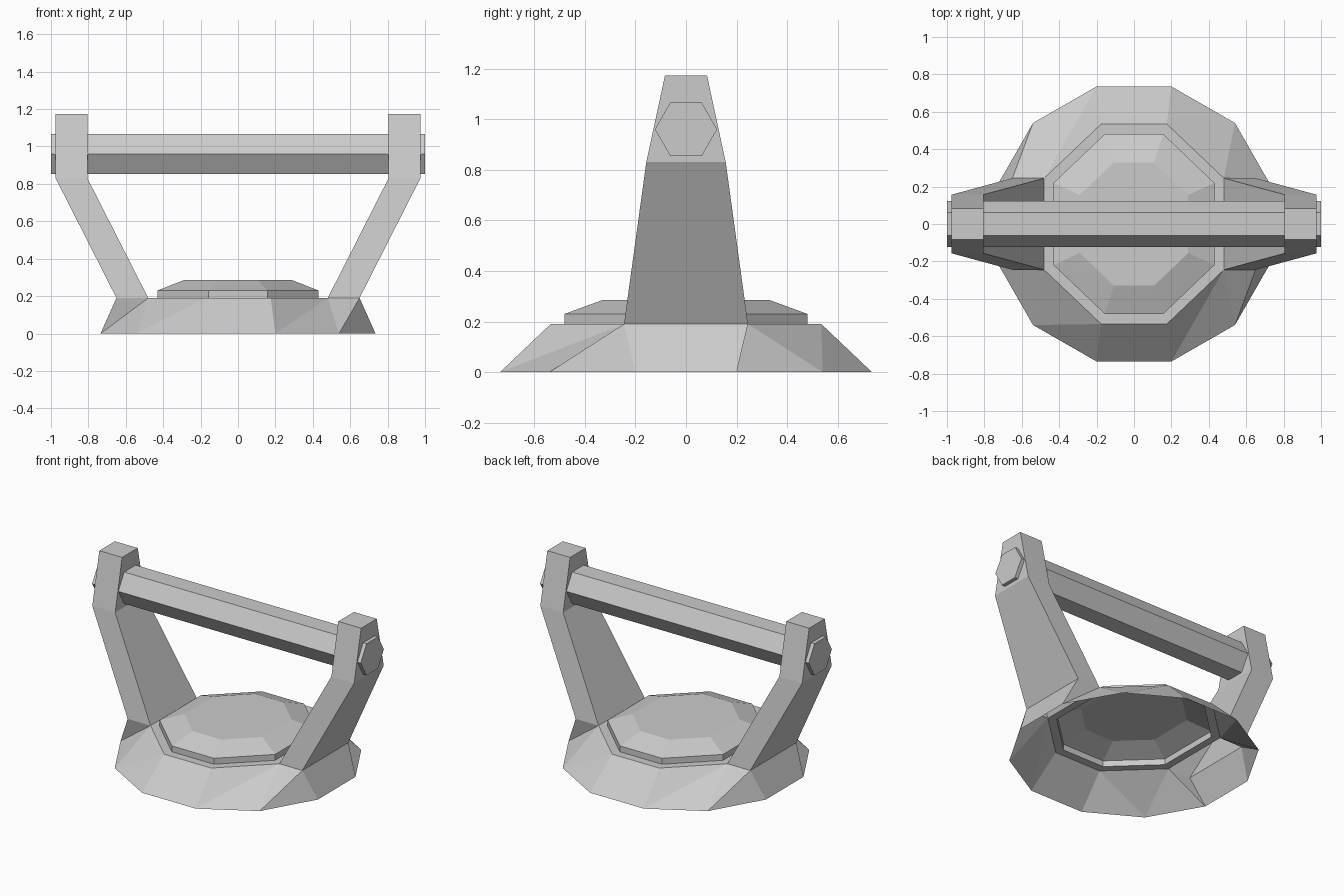
import bpy
import bmesh
import math

old = bpy.data.objects.get("Cube")
if old:
    bpy.data.objects.remove(old, do_unlink=True)

grey = bpy.data.materials.new("plain grey")
grey.use_nodes = True
colour = (0.6, 0.6, 0.6, 1)
grey.diffuse_color = colour
grey.node_tree.nodes["Principled BSDF"].inputs["Base Color"].default_value = colour


def quarter_ring(points, z):
    """Repeat first-quadrant points around the other quadrants, anticlockwise."""
    half = points + [(-x, y) for x, y in reversed(points)]
    return [(x, y, z) for x, y in half + [(-x, -y) for x, y in half]]


def loft(name, rings, cap=True):
    """Join stacked rings with faces; the bottom stays open."""
    bm = bmesh.new()
    loops = [[bm.verts.new(p) for p in ring] for ring in rings]
    n = len(loops[0])
    for low, high in zip(loops, loops[1:]):
        for i in range(n):
            j = (i + 1) % n
            bm.faces.new((low[i], low[j], high[j]))
            bm.faces.new((low[i], high[j], high[i]))
    if cap:
        bm.faces.new(loops[-1])
    # merge triangle pairs that lie in one plane
    bmesh.ops.dissolve_limit(bm, angle_limit=math.radians(1),
                             verts=bm.verts, edges=bm.edges)
    mesh = bpy.data.meshes.new(name)
    bm.to_mesh(mesh)
    bm.free()
    mesh.materials.append(grey)
    obj = bpy.data.objects.new(name, mesh)
    bpy.context.collection.objects.link(obj)
    return obj


# Flared twelve-sided skirt, open underneath
rim_z = 0.19
foot = quarter_ring([(0.735, 0.2), (0.54, 0.54), (0.2, 0.735)], 0)
top = quarter_ring([(0.65, 0.245), (0.48, 0.245), (0.175, 0.535)], rim_z)
loft("base_skirt", [foot, top], cap=False)

# Flat rim and raised octagonal plate
plate = [(0.43, 0.22), (0.157, 0.48)]
loft("base_plate", [
    quarter_ring([(0.48, 0.245), (0.175, 0.535)], rim_z),
    quarter_ring(plate, rim_z),
    quarter_ring(plate, 0.23),
    quarter_ring([(0.29, 0.155), (0.107, 0.33)], 0.285),
])

# Bent tapering arms growing out of the skirt
sections = [(0.48, 0.65, 0.245, rim_z), (0.805, 0.975, 0.157, 0.83),
            (0.805, 0.975, 0.083, 1.173)]
for side, s in (("left", 1), ("right", -1)):
    rings = [[(s * x, s * y, z) for x, y in
              ((outer, -w), (outer, w), (inner, w), (inner, -w))]
             for inner, outer, w, z in sections]
    loft(side + "_arm", rings)

# Six-sided crossbar passing through both arms
bpy.ops.mesh.primitive_cylinder_add(vertices=6, radius=0.123, depth=2,
                                    location=(0, 0, 0.96),
                                    rotation=(0, math.pi / 2, 0))
bar = bpy.context.object
bar.name = "crossbar"
bar.data.materials.append(grey)
